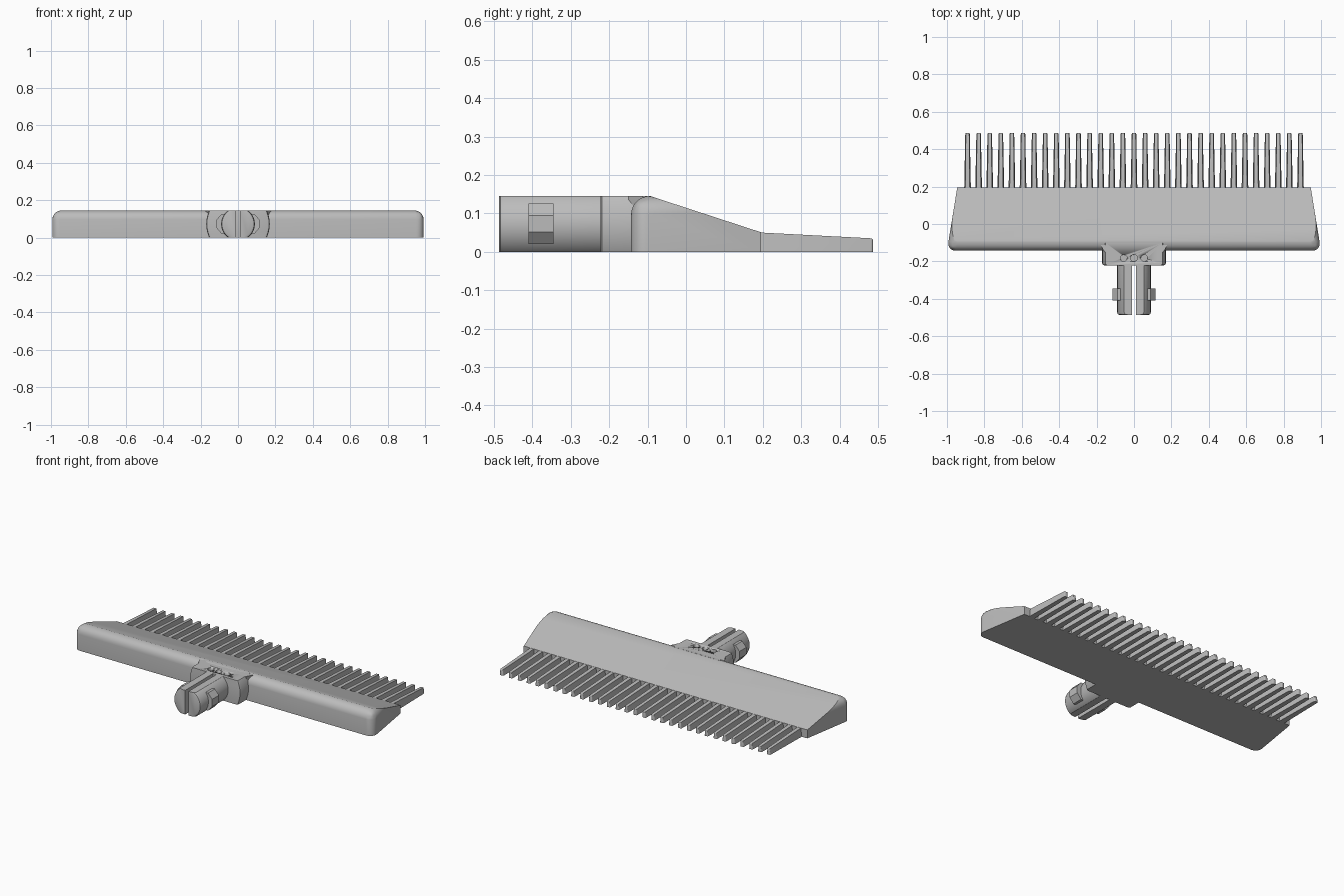
import bpy, bmesh, math
from mathutils import Matrix, Vector

cube = bpy.data.objects.get("Cube")
if cube:
    bpy.data.objects.remove(cube, do_unlink=True)

grey = bpy.data.materials.new("plain grey")
grey.use_nodes = True
COLOUR = (0.5, 0.5, 0.5, 1)
grey.diffuse_color = COLOUR
grey.node_tree.nodes["Principled BSDF"].inputs["Base Color"].default_value = COLOUR

H = 0.145          # overall height
MID = H / 2


def finish(bm, name, angle=30):
    """Turn a bmesh into a shaded object."""
    bmesh.ops.recalc_face_normals(bm, faces=bm.faces)
    mesh = bpy.data.meshes.new(name)
    bm.to_mesh(mesh)
    bm.free()
    mesh.materials.append(grey)
    ob = bpy.data.objects.new(name, mesh)
    bpy.context.collection.objects.link(ob)
    bpy.ops.object.select_all(action='DESELECT')
    ob.select_set(True)
    bpy.context.view_layer.objects.active = ob
    bpy.ops.object.shade_smooth_by_angle(angle=math.radians(angle))
    return ob


def loft(bm, lower, upper):
    """Solid between two matching rings of points."""
    a = [bm.verts.new(p) for p in lower]
    b = [bm.verts.new(p) for p in upper]
    n = len(a)
    bm.faces.new(a[::-1])
    bm.faces.new(b)
    for i in range(n):
        bm.faces.new((a[i], a[(i + 1) % n], b[(i + 1) % n], b[i]))
    return a, b


def clip(bm, point, normal):
    """Cut away everything on the normal side of a plane and cap it."""
    geom = bm.verts[:] + bm.edges[:] + bm.faces[:]
    cut = bmesh.ops.bisect_plane(bm, geom=geom, plane_co=point, plane_no=normal,
                                 clear_outer=True)["geom_cut"]
    bmesh.ops.holes_fill(bm, edges=[e for e in cut if isinstance(e, bmesh.types.BMEdge)])


def barrel(bm, radius, y0, y1, chamfer):
    """Cylinder along y with a chamfered front rim, flattened top and bottom."""
    turn = Matrix.Translation((0, (y0 + y1) / 2, MID)) @ Matrix.Rotation(math.pi / 2, 4, 'X')
    bmesh.ops.create_cone(bm, cap_ends=True, segments=48, radius1=radius,
                          radius2=radius, depth=y1 - y0, matrix=turn)
    clip(bm, (0, 0, H), (0, 0, 1))
    clip(bm, (0, 0, 0), (0, 0, -1))
    rim = [e for e in bm.edges if all(abs(v.co.y - y0) < 1e-4 for v in e.verts)
           and any(0.001 < v.co.z < H - 0.001 for v in e.verts)]
    bmesh.ops.bevel(bm, geom=rim, offset=chamfer, segments=2, profile=0.5, affect='EDGES')


# Body: rounded tapering block sliced by the sloping top
bm = bmesh.new()
plan = [(-1, -0.143), (1, -0.143), (0.945, 0.195), (-0.945, 0.195)]
low, top = loft(bm, [(x, y, 0) for x, y in plan], [(x, y, H) for x, y in plan])
pairs = [(top[0], top[1]), (top[1], top[2]), (top[3], top[0]),
         (low[0], top[0]), (low[1], top[1])]
bmesh.ops.bevel(bm, geom=[bm.edges.get(p) for p in pairs], offset=0.048,
                segments=8, profile=0.5, affect='EDGES')
clip(bm, (0, 0.195, 0.051), Vector((0, 0.327, 1)).normalized())
finish(bm, "rake_body")

# Teeth: slim tapered bars with a softened tip
COUNT = 31
for i in range(COUNT):
    x = -0.89 + 1.78 * i / (COUNT - 1)
    bm = bmesh.new()
    low, top = loft(
        bm,
        [(x - 0.018, 0.18, 0), (x + 0.018, 0.18, 0), (x + 0.012, 0.487, 0), (x - 0.012, 0.487, 0)],
        [(x - 0.012, 0.18, 0.051), (x + 0.012, 0.18, 0.051),
         (x + 0.009, 0.487, 0.035), (x - 0.009, 0.487, 0.035)])
    tip = [bm.edges.get(p) for p in
           ((top[2], top[3]), (low[2], top[2]), (low[3], top[3]))]
    bmesh.ops.bevel(bm, geom=tip, offset=0.006, segments=3, profile=0.5, affect='EDGES')
    finish(bm, f"tooth_{i + 1}")

# Collar: wide flattened barrel with three blind holes in its top
bm = bmesh.new()
barrel(bm, 0.17, -0.222, -0.1, 0.012)
collar = finish(bm, "collar")
bm = bmesh.new()
for x in (-0.055, 0, 0.055):
    bmesh.ops.create_cone(bm, cap_ends=True, segments=20, radius1=0.018, radius2=0.018,
                          depth=0.04, matrix=Matrix.Translation((x, -0.182, H)))
cutter = finish(bm, "hole_cutter")
cutter.hide_render = True
cutter.hide_set(True)
drill = collar.modifiers.new("holes", 'BOOLEAN')
drill.operation = 'DIFFERENCE'
drill.solver = 'EXACT'
drill.object = cutter
bpy.context.view_layer.objects.active = collar
bpy.ops.object.modifier_apply(modifier=drill.name)
bpy.data.objects.remove(cutter, do_unlink=True)

# Gusset: small flare joining the collar top to the body
bm = bmesh.new()
loft(bm, [(-0.155, -0.15, 0.1), (0.155, -0.15, 0.1), (0.16, -0.1, 0.1), (-0.16, -0.1, 0.1)],
     [(-0.158, -0.15, H), (0.158, -0.15, H), (0.178, -0.112, H), (-0.178, -0.112, H)])
finish(bm, "collar_gusset")

# Split plug: two mirrored half barrels
bm = bmesh.new()
barrel(bm, 0.09, -0.487, -0.21, 0.014)
clip(bm, (0.011, 0, 0), (-1, 0, 0))
plug = finish(bm, "split_plug")

# Locking lugs on both sides of the plug
bm = bmesh.new()
side = [(0.07, 0.02), (0.088, 0.02), (0.115, 0.052), (0.115, 0.095), (0.088, 0.126), (0.07, 0.126)]
loft(bm, [(x, -0.41, z) for x, z in side], [(x, -0.345, z) for x, z in side])
lug = finish(bm, "locking_lug")

for half in (plug, lug):
    half.modifiers.new("other side", 'MIRROR').use_axis[0] = True
